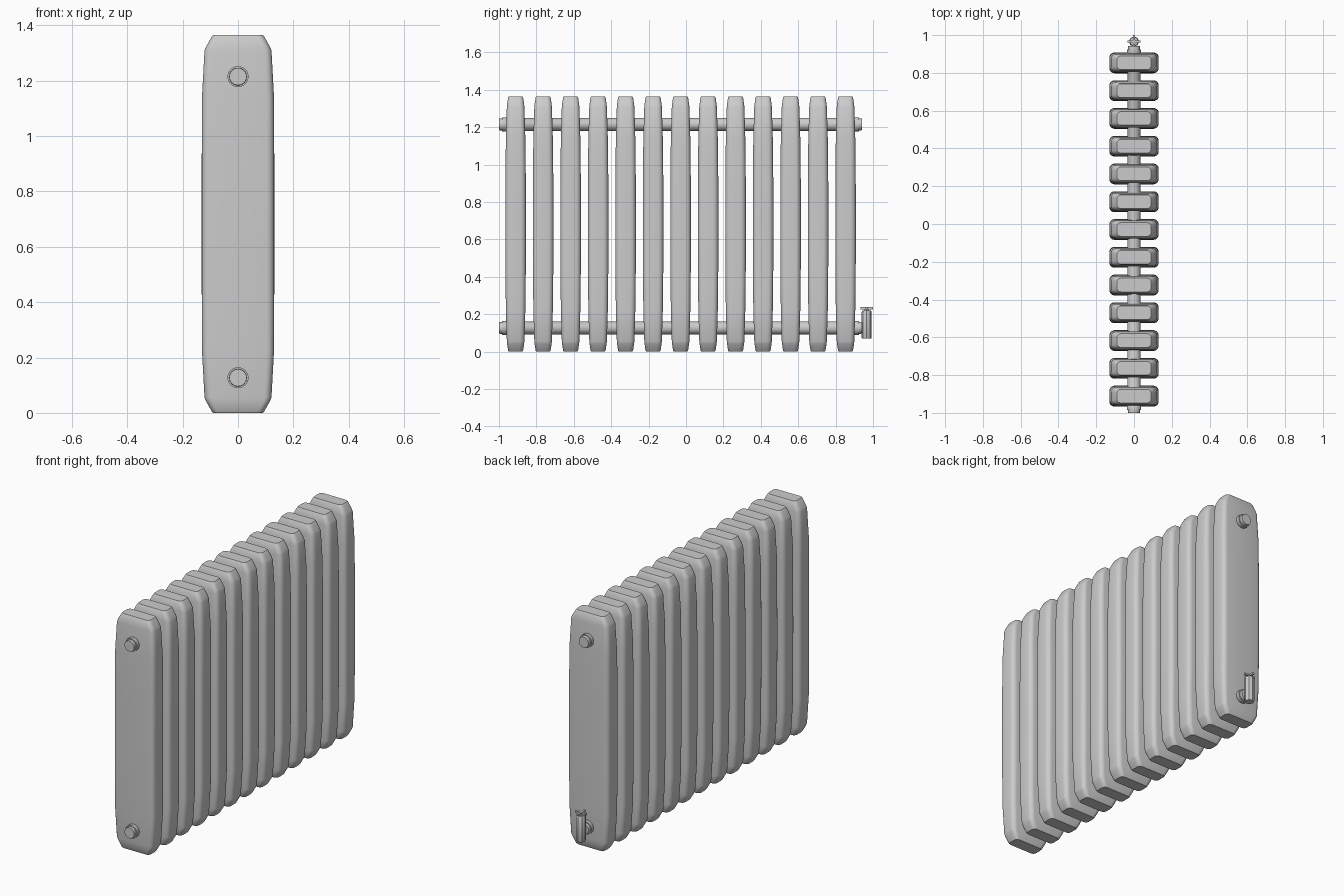
import bpy, bmesh, math
from mathutils import Matrix, Vector

if "Cube" in bpy.data.objects:
    bpy.data.objects.remove(bpy.data.objects["Cube"])


def finish(bm, name, angle=35):
    bmesh.ops.recalc_face_normals(bm, faces=bm.faces)
    me = bpy.data.meshes.new(name)
    bm.to_mesh(me)
    bm.free()
    ob = bpy.data.objects.new(name, me)
    bpy.context.collection.objects.link(ob)
    bpy.ops.object.select_all(action='DESELECT')
    ob.select_set(True)
    bpy.context.view_layer.objects.active = ob
    bpy.ops.object.shade_smooth_by_angle(angle=math.radians(angle))
    return ob


def skin(bm, rings):
    """Join equal-length rings of points into a capped tube."""
    loops = [[bm.verts.new(p) for p in r] for r in rings]
    n = len(loops[0])
    for a, b in zip(loops, loops[1:]):
        for i in range(n):
            bm.faces.new((a[i], a[(i + 1) % n], b[(i + 1) % n], b[i]))
    bm.faces.new(loops[0])
    bm.faces.new(loops[-1])


def rounded_rect(hx, hy, r, z, seg=5):
    pts = []
    for k, (sx, sy) in enumerate([(1, 1), (-1, 1), (-1, -1), (1, -1)]):
        for i in range(seg + 1):
            a = math.pi / 2 * (k + i / seg)
            pts.append((sx * (hx - r) + r * math.cos(a),
                        sy * (hy - r) + r * math.sin(a), z))
    return pts


def lathe(name, profile, place, sides=24, angle=35):
    """Spin (radius, height) pairs around z, then place with a matrix."""
    bm = bmesh.new()
    skin(bm, [[(r * math.cos(2 * math.pi * i / sides),
                r * math.sin(2 * math.pi * i / sides), h)
               for i in range(sides)] for r, h in profile])
    bm.transform(place)
    return finish(bm, name, angle)


# Radiator columns: half profile (half width, half depth, corner, height above middle)
MID = 0.6825
half = [(0.131, 0.055, 0.028, 0.0), (0.131, 0.0545, 0.028, 0.25),
        (0.130, 0.052, 0.027, 0.46), (0.121, 0.047, 0.025, 0.627),
        (0.115, 0.0455, 0.024, 0.641), (0.095, 0.040, 0.022, 0.677),
        (0.090, 0.036, 0.020, 0.6825)]
levels = [(a, b, c, -h) for a, b, c, h in reversed(half[1:])] + half
column_mesh = None
for i in range(13):
    y = -0.911 + 0.147 * i
    if column_mesh is None:
        bm = bmesh.new()
        skin(bm, [rounded_rect(a, b, c, MID + h) for a, b, c, h in levels])
        ob = finish(bm, "column_1", 40)
        column_mesh = ob.data
    else:
        ob = bpy.data.objects.new(f"column_{i + 1}", column_mesh)
        bpy.context.collection.objects.link(ob)
    ob.location.y = y

# Header pipes running through all columns, with stepped end plugs
along_y = Matrix.Rotation(-math.pi / 2, 4, 'X')
pipe = [(0.031, -1.0), (0.032, -0.984), (0.038, -0.984), (0.038, -0.962), (0.034, -0.955),
        (0.034, 0.897), (0.038, 0.904), (0.038, 0.924), (0.032, 0.924), (0.031, 0.942)]
for name, z in (("upper_pipe", 1.215), ("lower_pipe", 0.127)):
    lathe(name, pipe, Matrix.Translation((0, 0, z)) @ along_y)

# Valve on the rear end of the lower pipe
at = Matrix.Translation((0, 0.966, 0))
lathe("valve_body", [(0.025, 0.07), (0.027, 0.074), (0.027, 0.212), (0.023, 0.22)],
      at, sides=8)
lathe("valve_stem", [(0.012, 0.215), (0.012, 0.238)], at, sides=8)

# Cross-shaped valve handle
for k in range(2):
    bm = bmesh.new()
    bmesh.ops.create_cube(bm, size=1)
    bm.transform(at @ Matrix.Translation((0, 0, 0.232)) @
                 Matrix.Rotation(k * math.pi / 2, 4, 'Z') @
                 Matrix.Diagonal(Vector((0.068, 0.012, 0.011, 1))))
    finish(bm, f"valve_handle_bar_{k + 1}")
